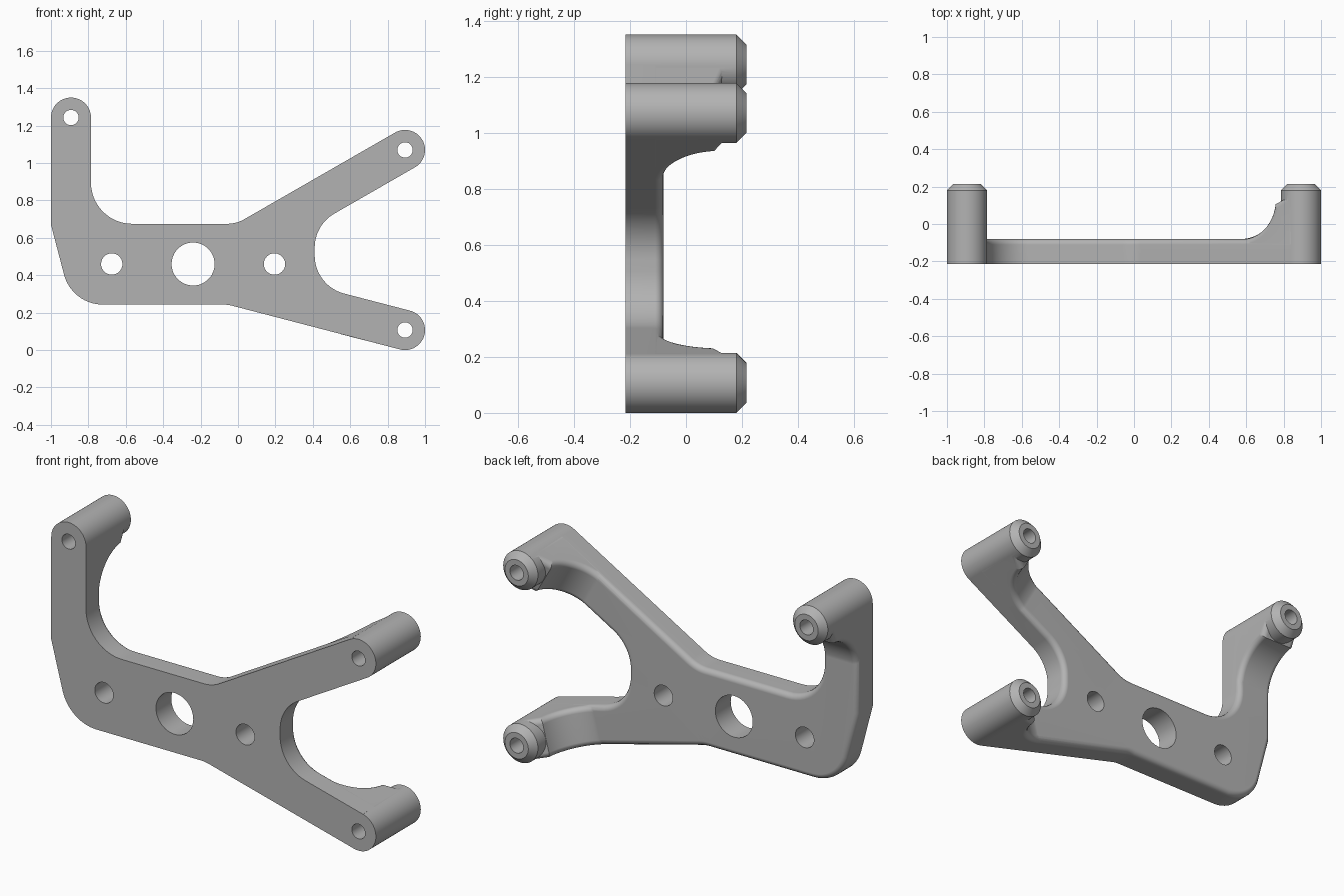
import bpy, bmesh, math
from mathutils import Vector, Matrix

if "Cube" in bpy.data.objects:
    bpy.data.objects.remove(bpy.data.objects["Cube"], do_unlink=True)

FRONT, BACK, PLATE_BACK = -0.215, 0.215, -0.08
R = 0.107            # boss radius and half the arm width
ROUND = 0.03         # soft edge on the back
FLARE = 0.21         # radius of the sweep from arm to boss

grey = bpy.data.materials.new("satin_grey")
grey.use_nodes = True
grey.diffuse_color = (0.45, 0.45, 0.45, 1)
grey.node_tree.nodes["Principled BSDF"].inputs["Base Color"].default_value = (0.45, 0.45, 0.45, 1)


def finish(name, bm):
    bmesh.ops.recalc_face_normals(bm, faces=bm.faces[:])
    mesh = bpy.data.meshes.new(name)
    bm.to_mesh(mesh)
    bm.free()
    mesh.materials.append(grey)
    obj = bpy.data.objects.new(name, mesh)
    bpy.context.collection.objects.link(obj)
    return obj


def prism(name, points, depth, is_rounded):
    """Extrude a flat outline and round the edges picked by a rule."""
    bm = bmesh.new()
    face = bm.faces.new([bm.verts.new(p) for p in points])
    new = bmesh.ops.extrude_face_region(bm, geom=[face], use_keep_orig=True)
    bmesh.ops.translate(bm, vec=depth, verts=[g for g in new["geom"] if isinstance(g, bmesh.types.BMVert)])
    bmesh.ops.recalc_face_normals(bm, faces=bm.faces[:])
    edges = [e for e in bm.edges if is_rounded(e)]
    bmesh.ops.bevel(bm, geom=edges, offset=ROUND, segments=4, profile=0.5, affect="EDGES", clamp_overlap=True)
    return finish(name, bm)


def lathe(name, x, z, profile, sides=64):
    """Closed round part along y from (radius, y) rings."""
    bm = bmesh.new()
    rings = []
    for r, y in profile:
        angles = [math.tau * i / sides for i in range(sides)]
        rings.append([bm.verts.new((x + r * math.cos(a), y, z + r * math.sin(a))) for a in angles])
    for a, b in zip(rings, rings[1:]):
        for i in range(sides):
            j = (i + 1) % sides
            bm.faces.new((a[i], a[j], b[j], b[i]))
    bm.faces.new(rings[0])
    bm.faces.new(rings[-1])
    return finish(name, bm)


def filleted(corners, steps=14):
    """Replace each corner (x, z, radius) by an arc."""
    out = []
    for i, (x, z, r) in enumerate(corners):
        p = Vector((x, z))
        if r == 0:
            out.append(p)
            continue
        a = (Vector(corners[i - 1][:2]) - p).normalized()
        b = (Vector(corners[(i + 1) % len(corners)][:2]) - p).normalized()
        half = a.angle(b) / 2
        centre = p + (a + b).normalized() * (r / math.sin(half))
        start = p + a * (r / math.tan(half)) - centre
        end = p + b * (r / math.tan(half)) - centre
        sweep = start.angle_signed(end)
        for k in range(steps + 1):
            out.append(centre + Matrix.Rotation(-sweep * k / steps, 2) @ start)
    return out


def apply_boolean(target, tool, operation):
    mod = target.modifiers.new(operation, "BOOLEAN")
    mod.operation, mod.solver, mod.object = operation, "EXACT", tool
    bpy.context.view_layer.objects.active = target
    bpy.ops.object.modifier_apply(modifier=mod.name)
    bpy.data.objects.remove(tool, do_unlink=True)


# Boss centres with the direction of each arm back to the body
arms = {
    "tall_arm": (Vector((-0.893, 1.243)), Vector((0, -1))),
    "upper_arm": (Vector((0.893, 1.07)), Vector((-0.866, -0.5)).normalized()),
    "lower_arm": (Vector((0.893, 0.107)), Vector((-0.969, 0.247)).normalized()),
}


def side(arm, sign):
    c, d = arms[arm]
    p = c + Vector((-d.y, d.x)) * R * sign
    return (p.x, p.y, 0)


# Flat bracket plate
outline = filleted([
    side("tall_arm", -1), (-1.0, 0.67, 0), (-0.888, 0.243, 0.215), (-0.054, 0.243, 0.2),
    side("lower_arm", 1), side("lower_arm", -1), (0.41, 0.343, 0.21), (0.41, 0.669, 0.21),
    side("upper_arm", 1), side("upper_arm", -1), (-0.009, 0.675, 0.19), (-0.786, 0.675, 0.22),
    side("tall_arm", 1),
])
bracket = prism("bracket", [(p.x, FRONT, p.y) for p in outline], Vector((0, PLATE_BACK - FRONT, 0)),
                lambda e: all(v.co.y > PLATE_BACK - 0.001 for v in e.verts))

# Swept flares that carry each arm up to its boss
centre_s, centre_y = R + FLARE, PLATE_BACK + FLARE - 0.001
section = [(0, -0.15), (0, centre_y + 0.03)]
for k in range(17):
    a = math.radians(84) * (1 - k / 16)
    section.append((centre_s - FLARE * math.sin(a), centre_y - FLARE * math.cos(a)))
section += [(centre_s + 0.01, -0.15)]
for name, (c, d) in arms.items():
    across = Vector((-d.y, 0, d.x)) * (R - 0.0006)
    pts = [Vector((c.x + d.x * s, y, c.y + d.y * s)) - across for s, y in section]

    def along_top(e):
        u = e.verts[1].co - e.verts[0].co
        return abs(u.dot(across)) < 1e-5 and all(v.co.y > -0.14 for v in e.verts)

    apply_boolean(bracket, prism(name + "_flare", pts, across * 2, along_top), "UNION")

# Chamfered bosses
for name, (c, d) in arms.items():
    boss = lathe(name + "_boss", c.x, c.y, [(R, FRONT), (R, BACK - 0.035), (R - 0.035, BACK)])
    apply_boolean(bracket, boss, "UNION")

# Through holes in the bosses and the body
holes = [(c.x, c.y, 0.041) for c, d in arms.values()]
holes += [(-0.675, 0.46, 0.057), (-0.24, 0.46, 0.115), (0.195, 0.46, 0.057)]
for x, z, r in holes:
    apply_boolean(bracket, lathe("hole_cutter", x, z, [(r, -0.4), (r, 0.4)], 48), "DIFFERENCE")

# Smooth rounds with crisp edges
bpy.ops.object.select_all(action="DESELECT")
bracket.select_set(True)
bpy.context.view_layer.objects.active = bracket
bpy.ops.object.shade_smooth_by_angle(angle=math.radians(30))
weighted = bracket.modifiers.new("even_shading", "WEIGHTED_NORMAL")
weighted.keep_sharp = True
